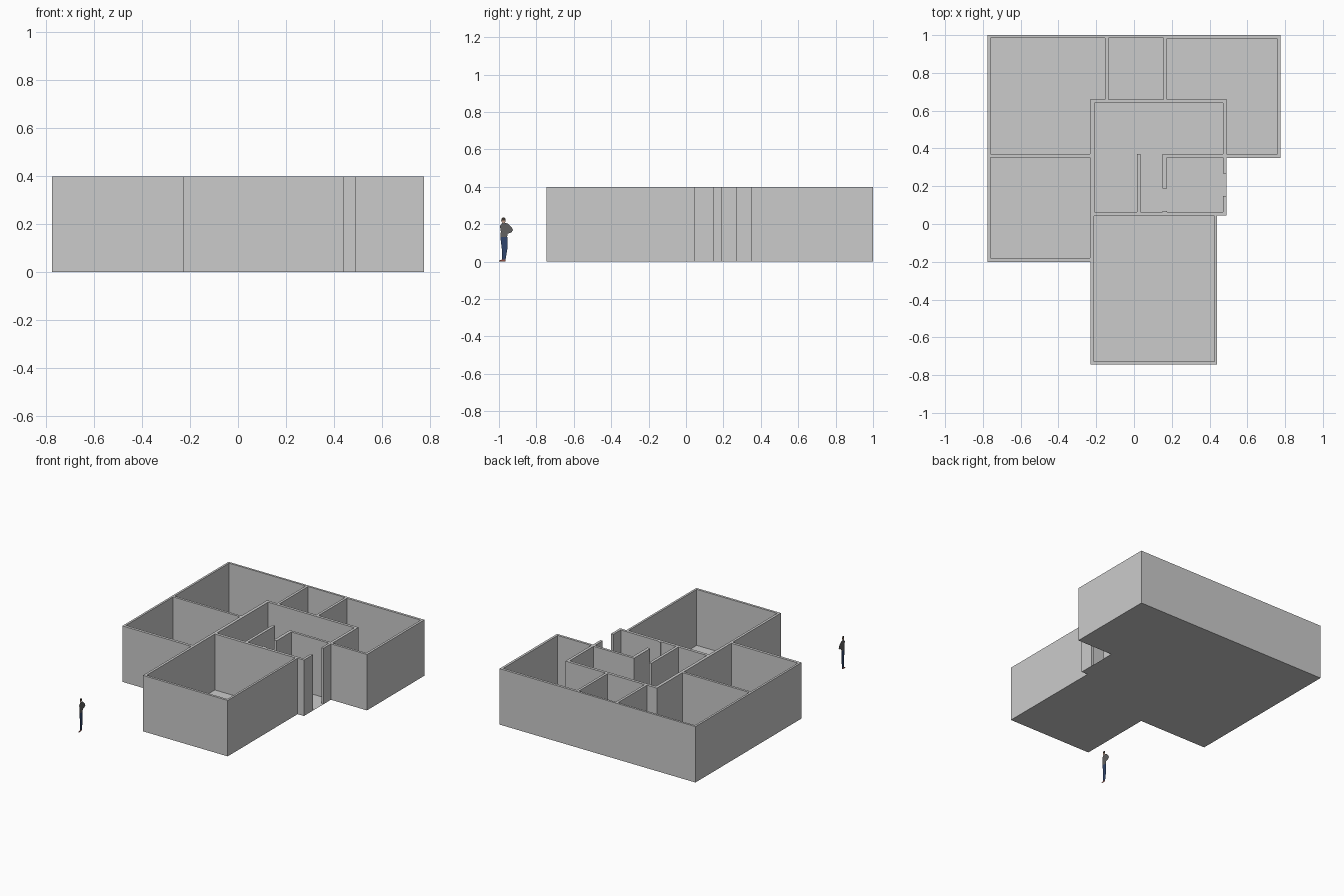
import bpy, bmesh, math

if "Cube" in bpy.data.objects:
    bpy.data.objects.remove(bpy.data.objects["Cube"])

H = 0.40      # wall height
PX = -0.56    # x of the flat figure


def link(name, bm):
    me = bpy.data.meshes.new(name)
    bm.to_mesh(me)
    bm.free()
    ob = bpy.data.objects.new(name, me)
    bpy.context.collection.objects.link(ob)
    return ob


def floor(name, pts):
    bm = bmesh.new()
    f = bm.faces.new([bm.verts.new((x, y, 0)) for x, y in pts])
    f.normal_update()
    if f.normal.z < 0:
        f.normal_flip()
    return link(name, bm)


def box(x0, y0, x1, y1):
    return [(x0, y0), (x1, y0), (x1, y1), (x0, y1)]


# Central hall with partitions, starting and ending at the door opening
hall = [(0.49, 0.147), (0.472, 0.147), (0.472, 0.063), (0.175, 0.063),
        (0.175, 0.07), (0.152, 0.07), (0.152, 0.063), (0.035, 0.063),
        (0.035, 0.37), (0.015, 0.37), (0.015, 0.063), (-0.21, 0.063),
        (-0.21, 0.64), (0.472, 0.64), (0.472, 0.37), (0.152, 0.37),
        (0.152, 0.187), (0.175, 0.187), (0.175, 0.352), (0.472, 0.352),
        (0.472, 0.267), (0.49, 0.267)]

# Outside of the building, running in and out through the door
outline = [(-0.775, 1.0), (-0.775, -0.2), (-0.23, -0.2), (-0.23, -0.745),
           (0.44, -0.745), (0.44, 0.045), (0.49, 0.045)] + hall + \
          [(0.49, 0.35), (0.775, 0.35), (0.775, 1.0)]

rooms = {
    "back_left_room": [(-0.76, 0.985), (-0.76, 0.37), (-0.232, 0.37),
                       (-0.232, 0.66), (-0.153, 0.66), (-0.153, 0.985)],
    "back_middle_room": box(-0.135, 0.66, 0.157, 0.985),
    "back_right_room": [(0.175, 0.982), (0.175, 0.66), (0.492, 0.66),
                        (0.492, 0.367), (0.758, 0.367), (0.758, 0.982)],
    "left_room": box(-0.76, -0.18, -0.232, 0.353),
    "front_room": box(-0.212, -0.728, 0.425, 0.042),
}

# Walls: filled plan with the rooms as holes, extruded to full height
cu = bpy.data.curves.new("walls", 'CURVE')
cu.dimensions = '2D'
cu.fill_mode = 'BOTH'
cu.extrude = H / 2
for pts in [outline] + list(rooms.values()):
    s = cu.splines.new('POLY')
    s.points.add(len(pts) - 1)
    for p, (x, y) in zip(s.points, pts):
        p.co = (x, y, 0, 1)
    s.use_cyclic_u = True
tmp = bpy.data.objects.new("walls_plan", cu)
bpy.context.collection.objects.link(tmp)
bpy.context.view_layer.update()
bm = bmesh.new()
me = tmp.evaluated_get(bpy.context.evaluated_depsgraph_get()).to_mesh()
bm.from_mesh(me)
bpy.data.objects.remove(tmp)
bmesh.ops.remove_doubles(bm, verts=bm.verts, dist=1e-4)
bmesh.ops.translate(bm, verts=bm.verts, vec=(0, 0, H / 2))
bmesh.ops.recalc_face_normals(bm, faces=bm.faces)
for f in bm.faces:
    f.smooth = False
link("walls", bm)

# Floors
floor("hall_floor", hall)
for name, pts in rooms.items():
    floor(name + "_floor", pts)


# Flat standing figure for scale, in the y-z plane
def patch(name, col, *polys):
    bm = bmesh.new()
    for pts in polys:
        bm.faces.new([bm.verts.new((PX, y, z)) for y, z in pts])
    ob = link(name, bm)
    mat = bpy.data.materials.new(name)
    mat.diffuse_color = (*col, 1)
    mat.use_nodes = True
    mat.node_tree.nodes["Principled BSDF"].inputs["Base Color"].default_value = mat.diffuse_color
    ob.data.materials.append(mat)


def arc(a0, a1, n, cy=-0.976, cz=0.221, ry=0.012, rz=0.016):
    return [(cy + ry * math.cos(math.radians(a0 + (a1 - a0) * i / n)),
             cz + rz * math.sin(math.radians(a0 + (a1 - a0) * i / n)))
            for i in range(n + 1)]


patch("figure_hair", (0.05, 0.04, 0.03), arc(0, 180, 8))
patch("figure_face", (0.5, 0.33, 0.25), arc(180, 360, 8))
patch("figure_shirt", (0.12, 0.12, 0.12),
      [(-0.982, 0.207), (-0.995, 0.19), (-0.99, 0.16), (-0.993, 0.132),
       (-0.957, 0.132), (-0.953, 0.15), (-0.935, 0.155), (-0.925, 0.168),
       (-0.932, 0.182), (-0.952, 0.203), (-0.968, 0.208)])
patch("figure_trousers", (0.03, 0.06, 0.15),
      [(-0.993, 0.132), (-0.985, 0.07), (-0.985, 0.01), (-0.965, 0.01),
       (-0.955, 0.07), (-0.955, 0.132)])
patch("figure_shoes", (0.3, 0.08, 0.06),
      [(-0.985, 0.01), (-1.0, 0.006), (-1.0, 0.0), (-0.966, 0.0), (-0.965, 0.01)])
